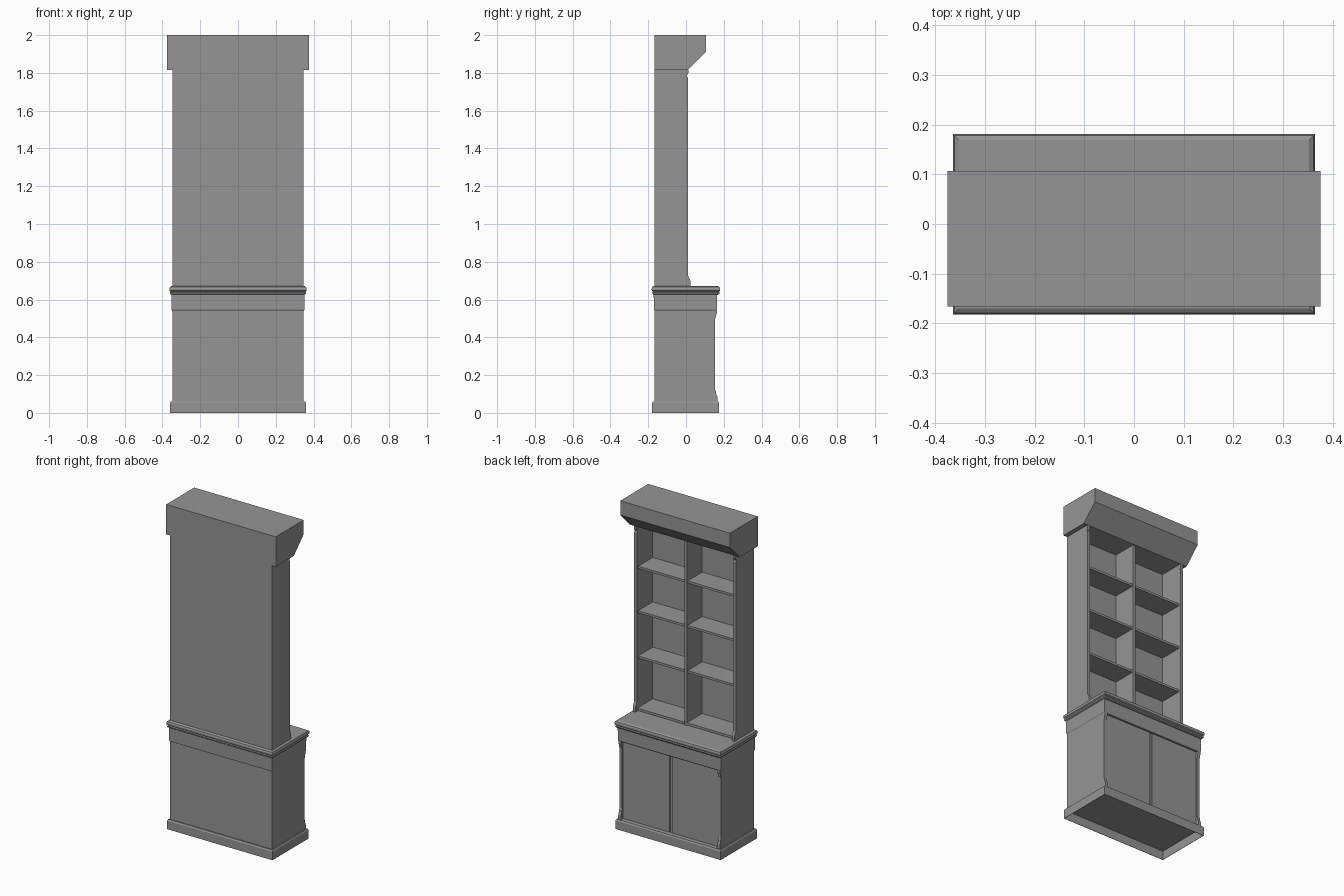
import bpy
import bmesh

cube = bpy.data.objects.get("Cube")
if cube:
    bpy.data.objects.remove(cube, do_unlink=True)

grey = bpy.data.materials.new("plain grey")
grey.use_nodes = True
COLOUR = (0.3, 0.3, 0.3, 1)
grey.diffuse_color = COLOUR
grey.node_tree.nodes["Principled BSDF"].inputs["Base Color"].default_value = COLOUR


def finish(name, bm):
    bmesh.ops.recalc_face_normals(bm, faces=bm.faces)
    mesh = bpy.data.meshes.new(name)
    bm.to_mesh(mesh)
    bm.free()
    mesh.materials.append(grey)
    obj = bpy.data.objects.new(name, mesh)
    bpy.context.collection.objects.link(obj)
    return obj


def box(name, x, y, z):
    """Box from three (low, high) ranges."""
    return extrude(name, [(y[0], z[0]), (y[1], z[0]), (y[1], z[1]), (y[0], z[1])], *x)


def extrude(name, outline, x0, x1):
    """Extrude a (y, z) outline from x0 to x1."""
    bm = bmesh.new()
    face = bm.faces.new([bm.verts.new((x0, y, z)) for y, z in outline])
    new = bmesh.ops.extrude_face_region(bm, geom=[face])["geom"]
    moved = [v for v in new if isinstance(v, bmesh.types.BMVert)]
    bmesh.ops.translate(bm, verts=moved, vec=(x1 - x0, 0, 0))
    return finish(name, bm)


def moulding(name, half_x, back, front, steps):
    """Stack rectangular rings; each step is (outward offset, z)."""
    bm = bmesh.new()
    rings = []
    for o, z in steps:
        x, b, f = half_x + o, back - o, front + o
        rings.append([bm.verts.new(p) for p in
                      ((-x, b, z), (x, b, z), (x, f, z), (-x, f, z))])
    for low, high in zip(rings, rings[1:]):
        for i in range(4):
            j = (i + 1) % 4
            bm.faces.new((low[i], low[j], high[j], high[i]))
    bm.faces.new(rings[0])
    bm.faces.new(rings[-1])
    return finish(name, bm)


HALF, BACK = 0.348, -0.166
WALL = 0.018

# Lower cabinet: hollow plinth, frieze and worktop
moulding("plinth", HALF, BACK, 0.163,
         [(0.011, 0.055), (0.011, 0), (0.013, 0), (0.013, 0.052), (0.008, 0.06)])
moulding("frieze", HALF, BACK, 0.159,
         [(0, 0.54), (0.004, 0.547), (0.005, 0.635)])
moulding("worktop", HALF, BACK, 0.165,
         [(0.004, 0.625), (0.011, 0.63), (0.013, 0.637), (0.009, 0.642),
          (0.015, 0.647), (0.016, 0.656), (0.013, 0.666), (0.004, 0.672)])
box("cabinet_core", (-HALF + WALL, HALF - WALL), (BACK, 0.138), (0.055, 0.545))

# Shaped side panels of the lower cabinet and the bookcase
cabinet_side = [(BACK, 0.055), (0.166, 0.055), (0.166, 0.085), (0.16, 0.1), (0.158, 0.115),
                (0.153, 0.125), (0.153, 0.495), (0.158, 0.508), (0.16, 0.52),
                (0.164, 0.53), (0.164, 0.545), (BACK, 0.545)]
bookcase_side = [(BACK, 0.67), (0.023, 0.67), (0.023, 0.7), (0.017, 0.715), (0.01, 0.73),
                 (0.01, 1.775), (0.005, 1.785), (0.012, 1.8), (0.012, 1.816), (BACK, 1.816)]
for side, label in ((1, "left"), (-1, "right")):
    inner, outer = side * (HALF - WALL), side * HALF
    extrude("cabinet_side_" + label, cabinet_side, inner, outer)
    extrude("bookcase_side_" + label, bookcase_side, inner, outer)

    # Doors and shelves of each bay
    door = sorted((side * 0.008, side * (HALF - WALL - 0.003)))
    box("door_" + label, door, (0.13, 0.148), (0.063, 0.54))
    bay = sorted((side * 0.009, inner))
    for i, top in enumerate((0.69, 1.01, 1.29, 1.565)):
        front = 0.005 if i == 0 else -0.003
        box(f"shelf_{label}_{i}", bay, (-0.147, front), (top - 0.014, top))

# Bookcase carcass
box("bookcase_back", (-HALF + WALL, HALF - WALL), (BACK, -0.146), (0.67, 1.816))
box("bookcase_divider", (-0.009, 0.009), (-0.147, 0.004), (0.67, 1.816))

# Overhanging canopy
extrude("canopy", [(BACK, 1.815), (0.01, 1.815), (0.107, 1.912), (0.107, 2), (BACK, 2)],
        -0.375, 0.375)
